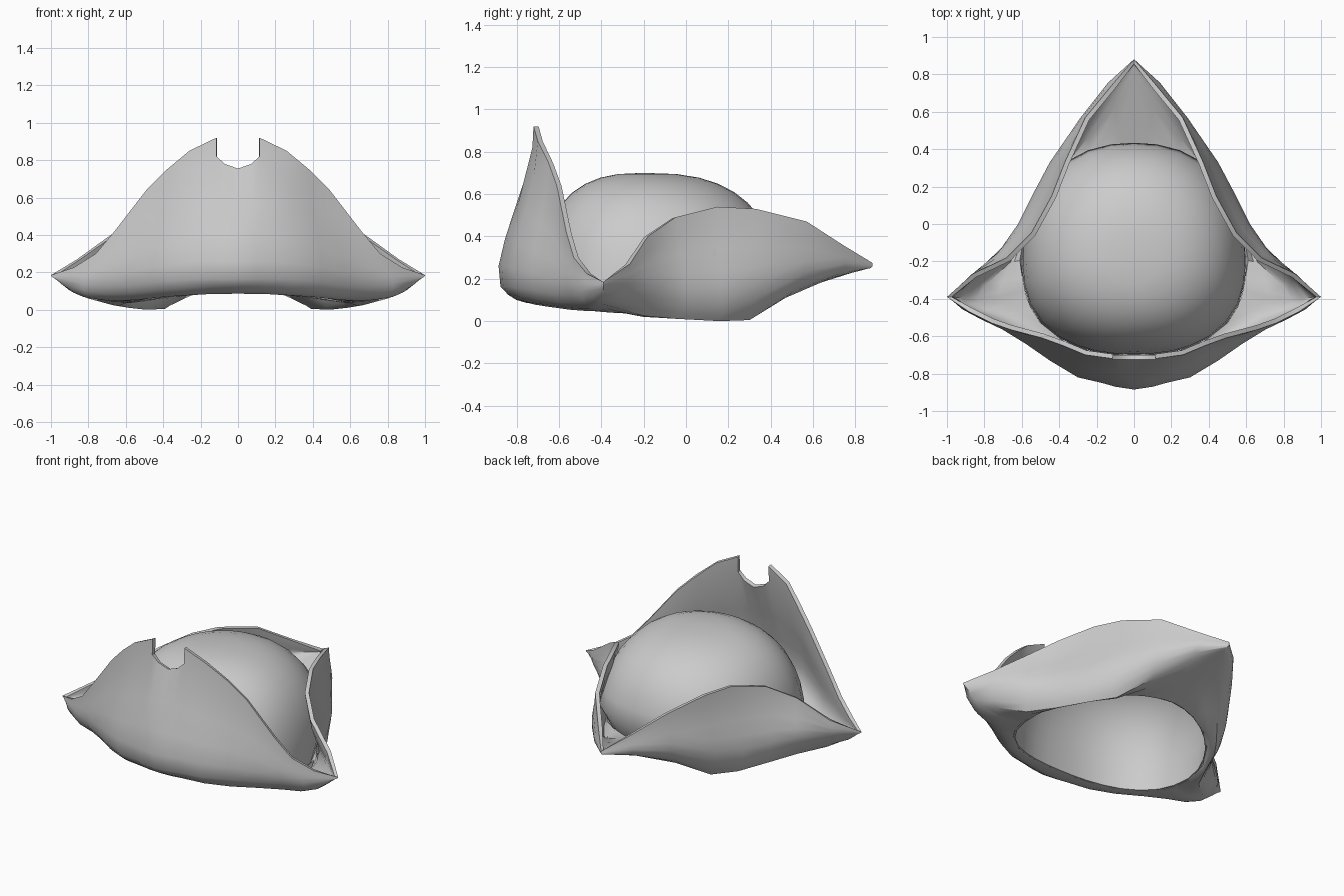
import bpy, bmesh, math
from mathutils import Vector

if "Cube" in bpy.data.objects:
    bpy.data.objects.remove(bpy.data.objects["Cube"], do_unlink=True)

felt = bpy.data.materials.new("grey_felt")
felt.use_nodes = True
GREY = (0.6, 0.6, 0.6, 1)
felt.diffuse_color = GREY
felt.node_tree.nodes["Principled BSDF"].inputs["Base Color"].default_value = GREY

# Left half of the brim, walked from front centre to the side tip to the back tip
RIM = [(0, -.72, .93), (.07, -.72, .93), (.115, -.72, .92), (.26, -.7, .85), (.38, -.65, .75),
       (.49, -.61, .64), (.66, -.565, .42), (.76, -.53, .3), (.88, -.47, .225), (1, -.39, .185),
       (.86, -.265, .27), (.68, -.18, .4), (.55, -.05, .49), (.44, .15, .54),
       (.37, .33, .53), (.26, .57, .47), (.12, .74, .36), (0, .88, .275)]
BELLY = [(0, -.885, .26), (.1, -.87, .26), (.17, -.85, .26), (.3, -.82, .25), (.45, -.73, .23),
         (.58, -.64, .2), (.71, -.56, .17), (.83, -.5, .14), (.92, -.45, .14), (.97, -.39, .16),
         (.87, -.28, .17), (.71, -.13, .17), (.62, 0, .16), (.535, .17, .16),
         (.45, .33, .18), (.29, .56, .23), (.14, .75, .25), (0, .87, .25)]
FOOT = [(0, -.8, .1), (.08, -.795, .1), (.14, -.785, .1), (.28, -.75, .09), (.42, -.68, .08),
        (.56, -.57, .065), (.68, -.5, .06), (.78, -.46, .06), (.83, -.42, .07), (.85, -.39, .08),
        (.8, -.32, .06), (.67, -.2, .025), (.58, -.03, .01), (.49, .16, 0),
        (.39, .3, .005), (.25, .47, .11), (.1, .63, .18), (0, .78, .23)]

CENTRE_Y, WIDTH, FRONT = -.2, .6, .5


def egg(dx, dy, back, front_power, back_power):
    """Point of an egg-shaped plan in a given direction."""
    b, p = (FRONT, front_power) if dy < 0 else (back, back_power)
    k = (abs(dx / WIDTH) ** p + abs(dy / b) ** p) ** (-1 / p)
    return Vector((dx * k, CENTRE_Y + dy * k, .035 + .055 * (dy * k / b) ** 2))


def opening(dx, dy):
    return egg(dx, dy, .56, 2.4, 1.8)


def spline(a, b, c, d, t):
    m, n = (c - a) / 2, (d - b) / 2
    return (b * (2 * t**3 - 3 * t**2 + 1) + m * (t**3 - 2 * t**2 + t)
            + c * (3 * t**2 - 2 * t**3) + n * (t**3 - t**2))


def section(rim, belly, foot):
    """Cross-section of the brim, from the head opening up to the rim."""
    rim, belly, foot = Vector(rim), Vector(belly), Vector(foot)
    inner = opening(foot.x, foot.y - CENTRE_Y)
    above = Vector((belly.x, belly.y, 2 * rim.z - belly.z))
    p = [2 * inner - foot, inner, foot, belly, rim, above]
    line = [spline(*p[i:i + 4], k / n)
            for i, n in enumerate((2, 3, 4)) for k in range(n)] + [rim]
    if rim.z > .9:                                # floor of the notch
        line[-2] = Vector((rim.x, -.725, .755 + .065 * (rim.x / .115) ** 2))
    return line


def finish(name, bm, thickness, mirror):
    me = bpy.data.meshes.new(name)
    bm.to_mesh(me)
    bm.free()
    me.materials.append(felt)
    ob = bpy.data.objects.new(name, me)
    bpy.context.collection.objects.link(ob)
    bpy.ops.object.select_all(action='DESELECT')
    ob.select_set(True)
    bpy.context.view_layer.objects.active = ob
    if mirror:
        ob.modifiers.new("mirror", 'MIRROR').merge_threshold = .0005
    s = ob.modifiers.new("thickness", 'SOLIDIFY')
    s.thickness, s.offset = thickness, -1
    for m in list(ob.modifiers):
        bpy.ops.object.modifier_apply(modifier=m.name)
    bpy.ops.object.shade_smooth_by_angle(angle=math.radians(42))


# Brim: three walls folded up, with a notch in the front one
bm = bmesh.new()
rows = [[bm.verts.new(p) for p in section(*s)] for s in zip(RIM, BELLY, FOOT)]
for i, (a, b) in enumerate(zip(rows, rows[1:])):
    for j in range(len(a) - 1):
        if not (i < 2 and j == len(a) - 2):
            bm.faces.new((a[j], b[j], b[j + 1], a[j + 1]))
loose = [v for v in bm.verts if not v.link_faces]
bmesh.ops.delete(bm, geom=loose, context='VERTS')
finish("brim", bm, .025, True)

# Crown: rounded dome that swells out above the head opening
bm = bmesh.new()
SIDES, LEVELS, TOP = 32, 10, .7
rings = []
for k in range(LEVELS):
    a = k / LEVELS * math.pi / 2
    scale, rise = math.cos(a) ** .76, math.sin(a) ** .76
    ring = []
    for i in range(SIDES):
        t = 2 * math.pi * i / SIDES
        d = (math.cos(t), math.sin(t))
        p = egg(*d, .64, 2.4 - .05 * k, 2.3 - .04 * k) if k else opening(*d)
        ring.append(bm.verts.new((p.x * scale, CENTRE_Y + (p.y - CENTRE_Y) * scale,
                                  p.z + (TOP - p.z) * rise)))
    rings.append(ring)
apex = bm.verts.new((0, CENTRE_Y, TOP))
for i in range(SIDES):
    n = (i + 1) % SIDES
    for lo, hi in zip(rings, rings[1:]):
        bm.faces.new((lo[i], lo[n], hi[n], hi[i]))
    bm.faces.new((rings[-1][i], rings[-1][n], apex))
finish("crown", bm, .012, False)
